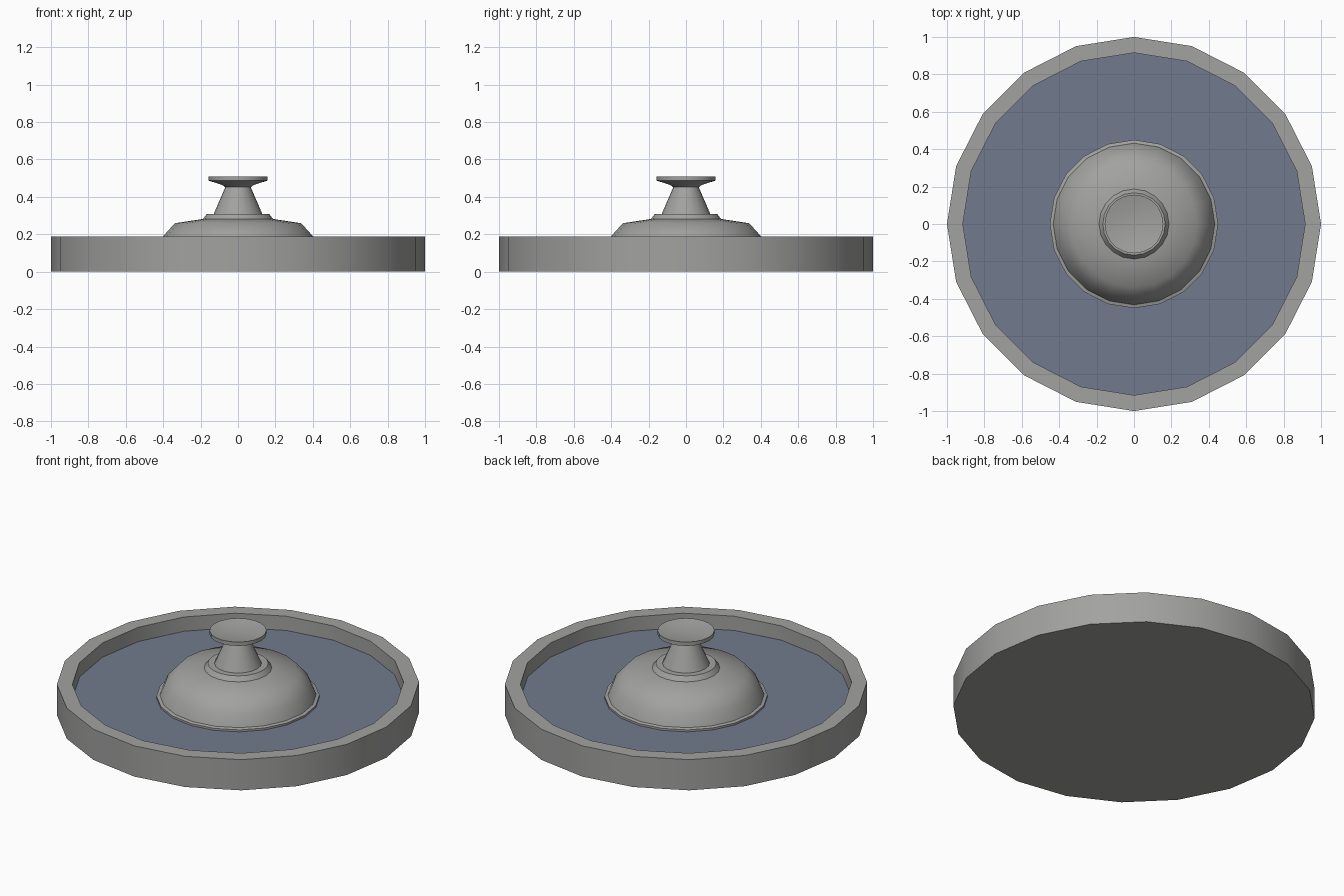
import bpy
import bmesh
from math import cos, sin, tau, radians

SIDES = 20

cube = bpy.data.objects.get("Cube")
if cube:
    bpy.data.objects.remove(cube, do_unlink=True)


def make_material(name, rgb):
    mat = bpy.data.materials.new(name)
    mat.use_nodes = True
    colour = (*rgb, 1.0)
    mat.diffuse_color = colour
    mat.node_tree.nodes["Principled BSDF"].inputs["Base Color"].default_value = colour
    return mat


def lathe(name, profile, mat, sharp_angle=30):
    """Revolve (radius, height) points around z; zero radius closes with a fan."""
    bm = bmesh.new()
    rings = []
    for r, z in profile:
        if r == 0:
            rings.append([bm.verts.new((0, 0, z))] * SIDES)
        else:
            rings.append([bm.verts.new((r * cos(tau * i / SIDES), r * sin(tau * i / SIDES), z))
                          for i in range(SIDES)])
    for low, high in zip(rings, rings[1:]):
        for i in range(SIDES):
            j = (i + 1) % SIDES
            corners = [low[i], low[j], high[j], high[i]]
            bm.faces.new(list(dict.fromkeys(corners)))
    mesh = bpy.data.meshes.new(name)
    bm.to_mesh(mesh)
    bm.free()
    mesh.materials.append(mat)
    obj = bpy.data.objects.new(name, mesh)
    bpy.context.collection.objects.link(obj)
    bpy.ops.object.select_all(action="DESELECT")
    obj.select_set(True)
    bpy.context.view_layer.objects.active = obj
    bpy.ops.object.shade_smooth_by_angle(angle=radians(sharp_angle))
    return obj


stone = make_material("grey stone", (0.36, 0.36, 0.355))
blue = make_material("slate blue water", (0.165, 0.195, 0.262))

# Basin: underside, outer wall, rim and inner wall
lathe("basin", [(0, 0), (1, 0), (1, 0.187), (0.915, 0.187), (0.915, 0.1)], stone)

# Water surface inside the basin
lathe("water", [(0.915, 0.1), (0, 0.1)], blue)

# Dome with a small lip at the waterline
lathe("dome", [(0.45, 0.1), (0.45, 0.112), (0.432, 0.117), (0.403, 0.187),
               (0.338, 0.259), (0.187, 0.282)], stone, 44)

# Pedestal: stepped collar, tapering neck and shallow dish on top
lathe("pedestal", [(0.187, 0.282), (0.167, 0.309), (0.13, 0.309), (0.068, 0.452),
                   (0.085, 0.464), (0.157, 0.487), (0.157, 0.51),
                   (0.08, 0.495), (0, 0.493)], stone, 40)
